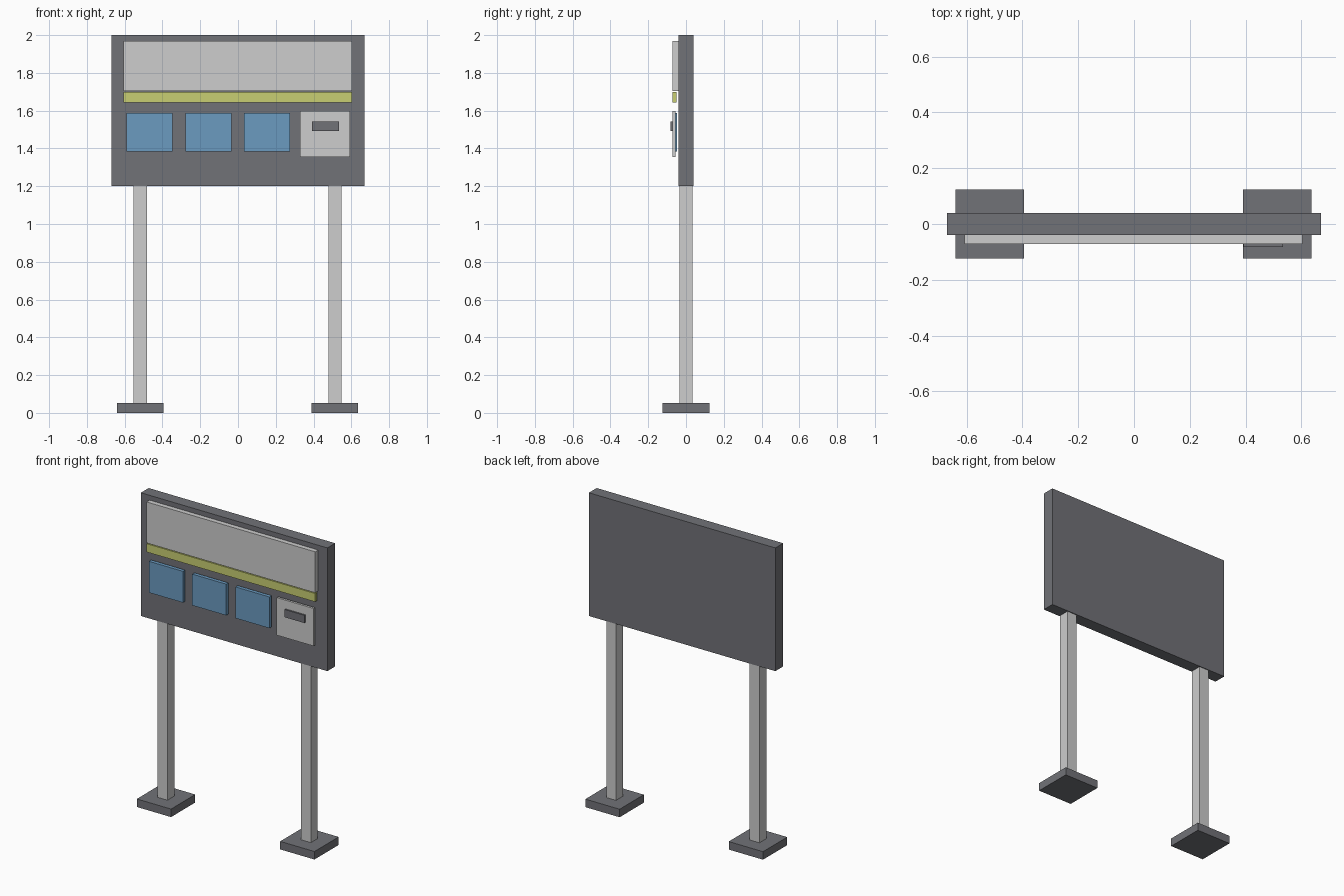
import bpy
import bmesh
from mathutils import Vector

cube = bpy.data.objects.get("Cube")
if cube:
    bpy.data.objects.remove(cube, do_unlink=True)


def material(name, rgb):
    mat = bpy.data.materials.new(name)
    mat.use_nodes = True
    mat.diffuse_color = (*rgb, 1)
    mat.node_tree.nodes["Principled BSDF"].inputs["Base Color"].default_value = (*rgb, 1)
    return mat


dark = material("dark grey", (0.165, 0.168, 0.185))
light = material("light grey", (0.61, 0.61, 0.61))
blue = material("screen blue", (0.145, 0.325, 0.53))
yellow = material("stripe yellow", (0.58, 0.62, 0.17))


def box(name, mat, x, y, z):
    """Box spanning the (min, max) pairs on each axis."""
    low, high = Vector((x[0], y[0], z[0])), Vector((x[1], y[1], z[1]))
    bm = bmesh.new()
    bmesh.ops.create_cube(bm, size=1)
    for v in bm.verts:
        v.co = (low + high) / 2 + v.co * (high - low)
    mesh = bpy.data.meshes.new(name)
    bm.to_mesh(mesh)
    bm.free()
    mesh.materials.append(mat)
    obj = bpy.data.objects.new(name, mesh)
    bpy.context.collection.objects.link(obj)
    return obj


# Board
box("board", dark, (-0.67, 0.67), (-0.04, 0.04), (1.2, 2.0))

# Posts on square feet
for side, cx in (("right", -0.517), ("left", 0.513)):
    box(side + "_foot", dark, (cx - 0.123, cx + 0.123), (-0.124, 0.124), (0, 0.052))
    box(side + "_post", light, (cx - 0.035, cx + 0.035), (-0.035, 0.035), (0.01, 1.22))

# Header panel and the stripe under it
box("header_panel", light, (-0.607, 0.604), (-0.071, -0.04), (1.703, 1.969))
box("header_stripe", yellow, (-0.607, 0.604), (-0.071, -0.05), (1.644, 1.698))

# Row of three screens
for i in range(3):
    x = -0.59 + i * 0.311
    box(f"screen_{i + 1}", blue, (x, x + 0.244), (-0.071, -0.048), (1.385, 1.588))

# Dispenser plate with its slot
box("dispenser_plate", light, (0.328, 0.593), (-0.071, -0.056), (1.354, 1.598))
box("dispenser_slot", dark, (0.392, 0.534), (-0.082, -0.068), (1.492, 1.542))
